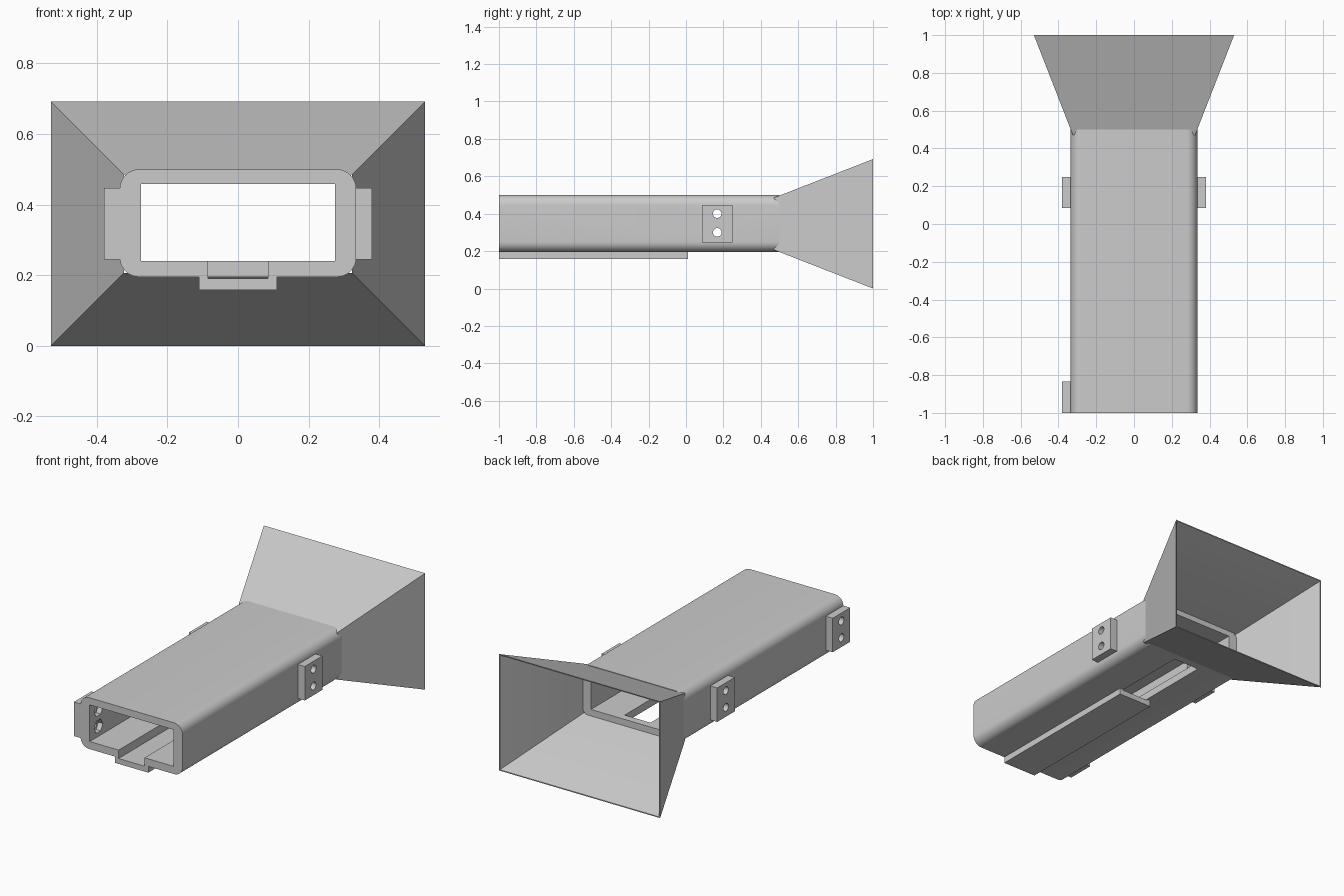
import bpy, bmesh, math
from mathutils import Matrix, Vector

cube = bpy.data.objects.get("Cube")
if cube:
    bpy.data.objects.remove(cube, do_unlink=True)

grey = bpy.data.materials.new("light_grey")
grey.use_nodes = True
colour = (0.6, 0.6, 0.6, 1)
grey.diffuse_color = colour
grey.node_tree.nodes["Principled BSDF"].inputs["Base Color"].default_value = colour


def finish(name, bm):
    bmesh.ops.recalc_face_normals(bm, faces=bm.faces)
    mesh = bpy.data.meshes.new(name)
    bm.to_mesh(mesh)
    bm.free()
    mesh.materials.append(grey)
    obj = bpy.data.objects.new(name, mesh)
    bpy.context.collection.objects.link(obj)
    return obj


def loft(name, rings, closed=False):
    """Bridge rings of points; cap the ends, or join last to first."""
    bm = bmesh.new()
    loops = [[bm.verts.new(p) for p in ring] for ring in rings]
    pairs = list(zip(loops, loops[1:]))
    if closed:
        pairs.append((loops[-1], loops[0]))
    else:
        bm.faces.new(loops[0])
        bm.faces.new(loops[-1])
    for a, b in pairs:
        for i in range(len(a)):
            j = (i + 1) % len(a)
            bm.faces.new((a[i], a[j], b[j], b[i]))
    return finish(name, bm)


def extrude_y(name, profile, y0, y1):
    return loft(name, [[(x, y, z) for x, z in profile] for y in (y0, y1)])


def rectangle(half, z0, z1):
    return [(-half, z0), (half, z0), (half, z1), (-half, z1)]


def rounded(half, z0, z1, r, steps=8):
    points = []
    corners = [(half - r, z1 - r), (r - half, z1 - r), (r - half, z0 + r), (half - r, z0 + r)]
    for q, (cx, cz) in enumerate(corners):
        for i in range(steps + 1):
            a = math.pi / 2 * (q + i / steps)
            points.append((cx + r * math.cos(a), cz + r * math.sin(a)))
    return points


def rod_x(name, x0, x1, y, z, radius, sides):
    bm = bmesh.new()
    place = Matrix.Translation(((x0 + x1) / 2, y, z)) @ Matrix.Rotation(math.pi / 2, 4, "Y")
    bmesh.ops.create_cone(bm, cap_ends=True, segments=sides, radius1=radius, radius2=radius,
                          depth=abs(x1 - x0), matrix=place)
    return finish(name, bm)


def cut(obj, cutters):
    """Subtract the cutters, bake the result and discard them."""
    for c in cutters:
        c.hide_render = True
        mod = obj.modifiers.new("cut", "BOOLEAN")
        mod.operation = "DIFFERENCE"
        mod.solver = "EXACT"
        mod.object = c
    graph = bpy.context.evaluated_depsgraph_get()
    graph.update()
    obj.data = bpy.data.meshes.new_from_object(obj.evaluated_get(graph))
    obj.modifiers.clear()
    for c in cutters:
        bpy.data.objects.remove(c, do_unlink=True)


# Hollow rounded body with a slot along its floor
parts = []
body = extrude_y("tube_body", rounded(0.335, 0.195, 0.5, 0.055), -1, 0.5)
cutters = [extrude_y("cavity_cutter", rectangle(0.275, 0.24, 0.458), -1.1, 0.6),
           extrude_y("slot_cutter", rectangle(0.085, 0.15, 0.3), -1.1, 0.455)]
parts.append(body)

# Side mounting pads with bolt holes and hexagonal nut pockets inside
for name, side, y in (("right_mount", -1, 0.167), ("left_mount", 1, 0.167),
                      ("front_right_mount", -1, -0.9175)):
    profile = [(side * x, z) for x, z in rectangle(0.0225, 0.245, 0.447)]
    pad = extrude_y(name, [(x + side * 0.3575, z) for x, z in profile], y - 0.0825, y + 0.0825)
    holes = []
    for z in (0.3, 0.4):
        holes.append(rod_x("hole_cutter", side * 0.32, side * 0.4, y, z, 0.023, 24))
        cutters.append(rod_x("bolt_cutter", side * 0.25, side * 0.36, y, z, 0.023, 24))
        cutters.append(rod_x("nut_cutter", side * 0.25, side * 0.305, y, z, 0.041, 6))
    cut(pad, holes)
    parts.append(pad)
cut(body, cutters)

# Shallow U-shaped rail closing the front part of the slot
rail = [(-0.11, 0.158), (0.11, 0.158), (0.11, 0.197), (0.085, 0.197),
        (0.085, 0.19), (-0.085, 0.19), (-0.085, 0.197), (-0.11, 0.197)]
parts.append(extrude_y("bottom_rail", rail, -1, 0.01))


# Thin-walled flared hood
def hood_ring(y, inset):
    grow = 0.39 * (y - 0.5) - inset
    return [(x, y, z) for x, z in rectangle(0.335 + grow, 0.195 - grow, 0.497 + grow)]


parts.append(loft("flared_hood", [hood_ring(0.47, 0), hood_ring(1, 0),
                                  hood_ring(1, 0.006), hood_ring(0.5, 0.006)], closed=True))

# Smooth the rounded corners and holes, keep hard edges
bpy.ops.object.select_all(action="DESELECT")
for p in parts:
    p.select_set(True)
bpy.context.view_layer.objects.active = body
bpy.ops.object.shade_smooth_by_angle(angle=math.radians(30))
